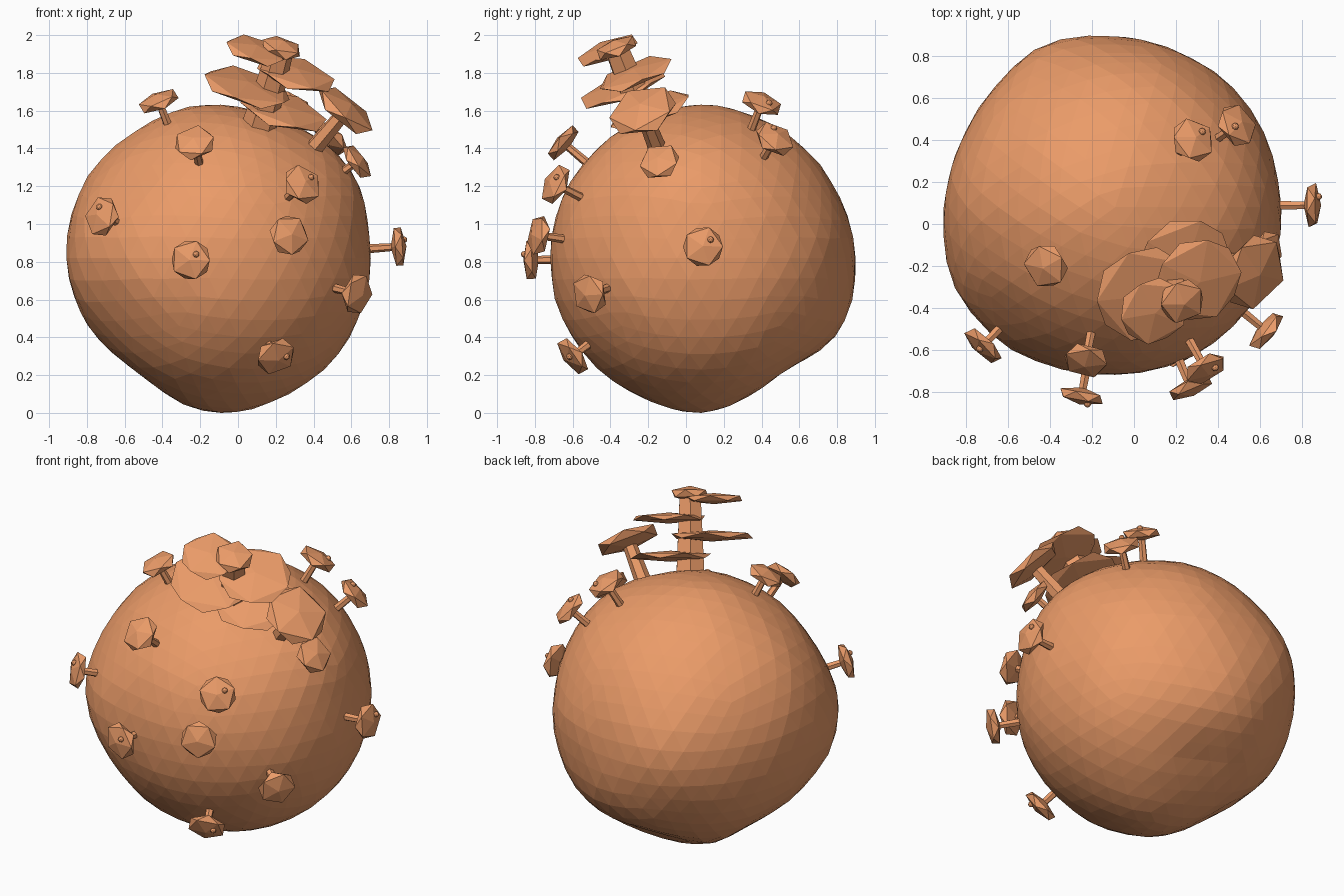
import bpy, bmesh, math, random
from mathutils import Vector, Matrix, noise

if "Cube" in bpy.data.objects:
    bpy.data.objects.remove(bpy.data.objects["Cube"])

random.seed(4)
C = Vector((-0.09, 0.08, 0.815))

mat = bpy.data.materials.new("clay_orange")
mat.diffuse_color = (0.83, 0.33, 0.14, 1)
mat.use_nodes = True
mat.node_tree.nodes["Principled BSDF"].inputs["Base Color"].default_value = mat.diffuse_color


def finish(bm, name):
    me = bpy.data.meshes.new(name)
    bm.to_mesh(me)
    bm.free()
    me.materials.append(mat)
    ob = bpy.data.objects.new(name, me)
    bpy.context.collection.objects.link(ob)
    return ob


def frame(pos, axis, spin=0.0):
    q = axis.to_track_quat('Z', 'Y').to_matrix().to_4x4()
    return Matrix.Translation(pos) @ q @ Matrix.Rotation(spin, 4, 'Z')


def cap(name, pos, axis, r, h):
    # flattened icosahedron
    bm = bmesh.new()
    bmesh.ops.create_icosphere(bm, subdivisions=1, radius=1)
    m = frame(pos, axis, random.uniform(0, 6.28)) @ Matrix.Diagonal((r, r, h, 1))
    bm.transform(m)
    return finish(bm, name)


def stem(name, a, b, r1, r2, sides=6):
    bm = bmesh.new()
    bmesh.ops.create_cone(bm, cap_ends=True, segments=sides, radius1=r1, radius2=r2,
                          depth=(b - a).length)
    bm.transform(frame((a + b) / 2, (b - a).normalized()))
    return finish(bm, name)


# Boulder: icosphere with broad bulges and dents (direction, amount)
bumps = [((0, 0.55, -0.75), -0.07), ((-0.6, 0, -0.75), -0.05), ((-0.4, 0.9, 0.05), 0.04),
         ((-0.9, -0.45, 0), 0.05), ((-0.5, -0.75, 0), 0.03), ((0.95, 0.1, 0.1), -0.015),
         ((-0.25, 0, 1), 0.02), ((0.8, -0.1, 0.55), 0.035), ((-0.85, 0, 0.45), 0.03),
         ((0, 0.85, -0.5), 0.04), ((0.05, 0, -1), 0.02)]
bumps = [(Vector(d).normalized(), a) for d, a in bumps]
bm = bmesh.new()
bmesh.ops.create_icosphere(bm, subdivisions=4, radius=1)
for v in bm.verts:
    n = v.co.normalized()
    r = 0.8 + 0.008 * noise.noise(n * 3.5)
    r += sum(a * math.exp(-(n.angle(d) / 0.36) ** 2) for d, a in bumps)
    v.co = n * r
low = min(v.co.z for v in bm.verts)
for v in bm.verts:
    v.co += Vector((C.x, C.y, -low))
finish(bm, "boulder")

# Small mushrooms: cap centre, offset of the dot on the cap
small = [((-0.23, -0.65, 1.43), None), ((-0.72, -0.58, 1.04), (0, 0, 0.045)),
         ((-0.25, -0.82, 0.81), (0.035, 0, 0.03)), ((0.27, -0.78, 0.94), None),
         ((0.34, -0.69, 1.21), (0.05, 0, 0.04)), ((0.63, -0.51, 0.63), None),
         ((0.20, -0.60, 0.30), (0.05, 0, 0.01)), ((0.85, 0.09, 0.88), (0, 0.04, 0.035)),
         ((0.63, -0.14, 1.33), None), ((-0.42, -0.20, 1.65), None),
         ((0.28, 0.40, 1.64), (0.045, 0.04, 0)), ((0.49, 0.47, 1.45), (-0.06, -0.04, 0))]
for i, (p, dot) in enumerate(small):
    p = Vector(p)
    ax = (p - C).normalized()
    stem(f"small_stem_{i}", C + ax * 0.74, p, 0.025, 0.02)
    cap(f"small_cap_{i}", p, ax, 0.118, 0.042)
    if dot:
        d = Vector(dot)
        d -= ax * d.dot(ax)
        b = bmesh.new()
        bmesh.ops.create_icosphere(b, subdivisions=2, radius=0.017)
        b.transform(Matrix.Translation(p + d + ax * 0.032))
        finish(b, f"cap_dot_{i}")

# Medium mushroom beside the tower
p = Vector((0.57, -0.23, 1.6))
ax = (p - C).normalized()
stem("medium_stem", C + ax * 0.75, p, 0.05, 0.04)
cap("medium_cap", p, ax, 0.2, 0.05)

# Tower with alternating shelf caps: height, sideways offset, radius
ax = Vector((0.256, -0.36, 0.897)).normalized()
stem("tower_stem", C + ax * 0.74, C + ax * 1.23, 0.095, 0.07)
side = Vector((0.89, 0.4, -0.09))
side = (side - ax * side.dot(ax)).normalized()
for i, (h, off, r) in enumerate([(0.885, 0.115, 0.26), (1.0, -0.13, 0.265),
                                 (1.105, 0.125, 0.235), (1.215, -0.14, 0.185)]):
    cap(f"shelf_cap_{i}", C + ax * h + side * off, ax, r, 0.032)
cap("tower_top_cap", C + ax * 1.245, ax, 0.12, 0.045)
